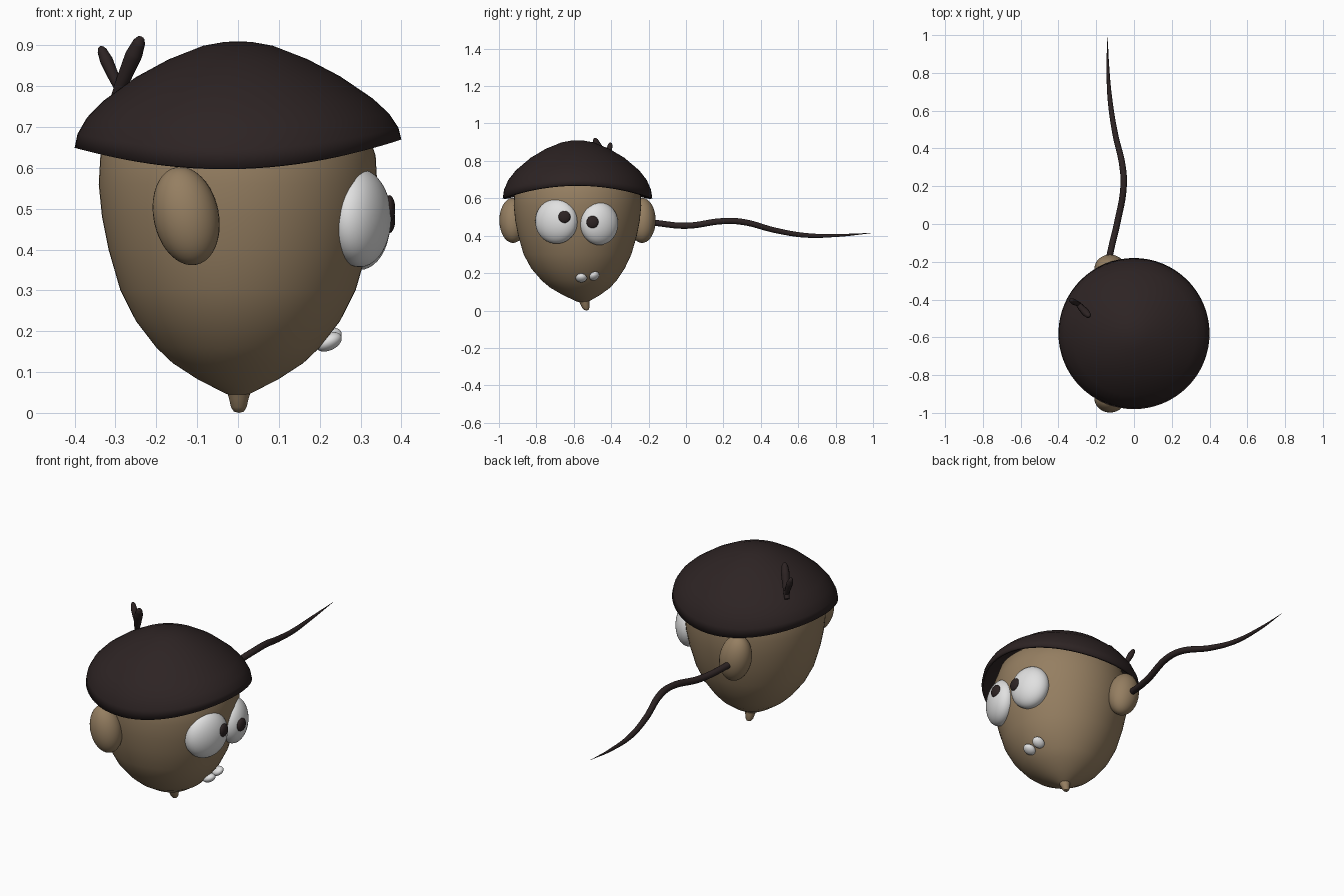
import bpy, bmesh
from math import sin, cos, pi, radians, atan2
from mathutils import Vector

cube = bpy.data.objects.get("Cube")
if cube:
    bpy.data.objects.remove(cube, do_unlink=True)

CENTRE_Y = -0.58


def material(name, rgb):
    m = bpy.data.materials.new(name)
    m.use_nodes = True
    m.diffuse_color = (*rgb, 1)
    m.node_tree.nodes["Principled BSDF"].inputs["Base Color"].default_value = (*rgb, 1)
    return m


NUT = material("nut brown", (0.30, 0.21, 0.12))
DARK = material("dark brown", (0.026, 0.017, 0.017))
WHITE = material("eye white", (0.75, 0.75, 0.75))


def smooth(obj, angle=40):
    bpy.ops.object.select_all(action="DESELECT")
    obj.select_set(True)
    bpy.context.view_layer.objects.active = obj
    bpy.ops.object.shade_smooth_by_angle(angle=radians(angle))


def lathe(name, profile, mat, offset, steps=64):
    """Revolve a (radius, z) profile; offset(angle, z) shifts each point."""
    bm = bmesh.new()
    rings = []
    for r, z in profile:
        ring = []
        for i in range(steps if r > 0 else 1):
            a = 2 * pi * i / steps
            ring.append(bm.verts.new(Vector((r * cos(a), CENTRE_Y + r * sin(a), z)) + offset(a, z)))
        rings.append(ring)
    for lo, hi in zip(rings, rings[1:]):
        for i in range(steps):
            j = (i + 1) % steps
            quad = [lo[i % len(lo)], lo[j % len(lo)], hi[j % len(hi)], hi[i % len(hi)]]
            bm.faces.new(list(dict.fromkeys(quad)))
    bmesh.ops.recalc_face_normals(bm, faces=bm.faces)
    mesh = bpy.data.meshes.new(name)
    bm.to_mesh(mesh)
    bm.free()
    obj = bpy.data.objects.new(name, mesh)
    bpy.context.collection.objects.link(obj)
    mesh.materials.append(mat)
    smooth(obj)
    return obj


def ellipsoid(name, loc, radii, mat, rot=(0, 0, 0)):
    bpy.ops.mesh.primitive_uv_sphere_add(segments=32, ring_count=20, location=loc,
                                         rotation=[radians(a) for a in rot])
    obj = bpy.context.object
    obj.name = name
    obj.scale = radii
    obj.data.materials.append(mat)
    smooth(obj)


def strand(name, points, radii, mat):
    """Tapered round tube through the points."""
    curve = bpy.data.curves.new(name, "CURVE")
    curve.dimensions = "3D"
    curve.bevel_depth = 1
    curve.bevel_resolution = 3
    curve.resolution_u = 8
    curve.use_fill_caps = True
    s = curve.splines.new("BEZIER")
    s.bezier_points.add(len(points) - 1)
    for p, co, r in zip(s.bezier_points, points, radii):
        p.co, p.radius = co, r
        p.handle_left_type = p.handle_right_type = "AUTO"
    obj = bpy.data.objects.new(name, curve)
    bpy.context.collection.objects.link(obj)
    curve.materials.append(mat)
    bpy.ops.object.select_all(action="DESELECT")
    obj.select_set(True)
    bpy.context.view_layer.objects.active = obj
    bpy.ops.object.convert(target="MESH")
    smooth(bpy.context.object)


# Nut-shaped head, its point leaning slightly to the back
def lean(a, z):
    return Vector((0, 0.04 * max(0, 1 - z / 0.3) ** 2, 0))


lathe("head", [(0, 0.04), (0.03, 0.047), (0.1, 0.083), (0.16, 0.122), (0.2, 0.16), (0.25, 0.225),
               (0.288, 0.3), (0.317, 0.4), (0.333, 0.48), (0.341, 0.56), (0.337, 0.63),
               (0.31, 0.71), (0.22, 0.79), (0, 0.85)], NUT, lean)
lathe("bottom_stem", [(0, 0), (0.012, 0.003), (0.019, 0.014), (0.024, 0.035), (0.03, 0.055),
                      (0, 0.06)], NUT, lambda a, z: Vector((0.002, 0.045 - 0.25 * (z - 0.01), 0)), 24)


# Cap with a wavy rim, lower over the ears
def wave(a, z):
    low = max(0, (0.91 - z) / 0.28) ** 2
    return Vector((0, 0, low * (0.03 * cos(2 * a) + 0.01 * cos(a))))


cap = lathe("cap", [(0.4, 0.629), (0.393, 0.668), (0.37, 0.713), (0.33, 0.758), (0.25, 0.82),
                    (0.17, 0.865), (0.085, 0.899), (0.035, 0.908), (0, 0.91)], DARK, wave)
shell = cap.modifiers.new("thickness", "SOLIDIFY")
shell.thickness = 0.012
shell.offset = -1

# Ears on both sides of the face
for name, side in (("right", -1), ("left", 1)):
    ellipsoid(name + "_ear", (-0.127, CENTRE_Y + side * 0.345, 0.482), (0.08, 0.073, 0.122),
              NUT, (0, -12, 0))

# Eyes bulging from the face, pupils turned inward
for name, y, z, w, h, turn, pupil in (
        ("right", -0.693, 0.477, 0.118, 0.12, -20, (0.37, -0.65, 0.5)),
        ("left", -0.464, 0.465, 0.105, 0.115, 20, (0.37, -0.5, 0.473))):
    ellipsoid(name + "_eye", (0.298, y, z), (0.07, w, h), WHITE, (0, 0, turn))
    ellipsoid(name + "_pupil", pupil, (0.015, 0.032, 0.033), DARK)

# Two small teeth
ellipsoid("right_tooth", (0.222, -0.56, 0.174), (0.034, 0.03, 0.021), WHITE, (0, -25, 0))
ellipsoid("left_tooth", (0.222, -0.49, 0.184), (0.034, 0.028, 0.02), WHITE, (25, -25, 0))

# Two stalks on the cap
for name, base, tip, r in (("large_stalk", (-0.3, -0.42, 0.77), (-0.236, -0.49, 0.922), 0.021),
                           ("small_stalk", (-0.285, -0.43, 0.78), (-0.338, -0.402, 0.898), 0.016)):
    b, t = Vector(base), Vector(tip)
    steps = (0, 0.35, 0.7, 0.9, 0.97, 1)
    strand(name, [b.lerp(t, k) for k in steps], [r * f for f in (0.6, 0.85, 1, 0.75, 0.45, 0.02)], DARK)

# Long wavy tail from the left ear
strand("tail", [(-0.14, -0.24, 0.48), (-0.125, -0.15, 0.467), (-0.09, 0, 0.453), (-0.055, 0.2, 0.478),
                (-0.06, 0.3, 0.474), (-0.1, 0.48, 0.428), (-0.125, 0.64, 0.402),
                (-0.138, 0.82, 0.402), (-0.14, 1, 0.415)],
       [0.017, 0.017, 0.017, 0.017, 0.017, 0.015, 0.013, 0.008, 0.0005], DARK)
